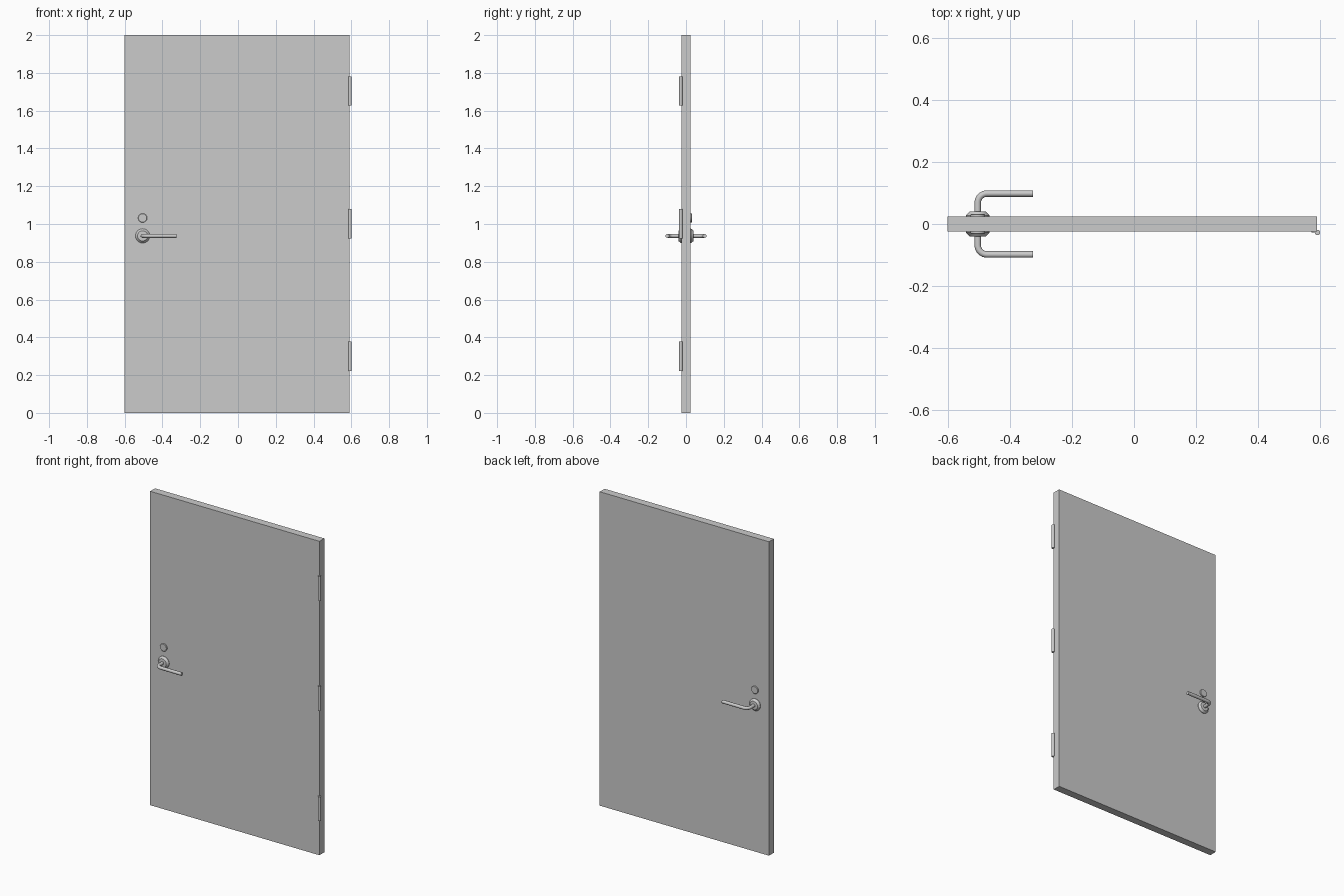
import bpy, bmesh, math

if "Cube" in bpy.data.objects:
    bpy.data.objects.remove(bpy.data.objects["Cube"])

HALF = 0.0245                 # half thickness of the door panel
HANDLE_X, HANDLE_Z = -0.505, 0.937
LOCK_Z = 1.032


def finish(name, bm, smooth=True):
    bmesh.ops.recalc_face_normals(bm, faces=bm.faces)
    mesh = bpy.data.meshes.new(name)
    bm.to_mesh(mesh)
    bm.free()
    ob = bpy.data.objects.new(name, mesh)
    bpy.context.collection.objects.link(ob)
    if smooth:
        select(ob)
        bpy.ops.object.shade_smooth_by_angle(angle=math.radians(35))
    return ob


def select(ob):
    bpy.ops.object.select_all(action='DESELECT')
    ob.select_set(True)
    bpy.context.view_layer.objects.active = ob


def lathe_y(name, x, z, profile, sides=32):
    """Turned solid around the y axis; profile is (radius, y) pairs."""
    bm = bmesh.new()
    rings = []
    for r, y in profile:
        rings.append([bm.verts.new((x + r * math.cos(2 * math.pi * i / sides), y,
                                    z + r * math.sin(2 * math.pi * i / sides)))
                      for i in range(sides)])
    for a, b in zip(rings, rings[1:]):
        for i in range(sides):
            j = (i + 1) % sides
            bm.faces.new((a[i], a[j], b[j], b[i]))
    bm.faces.new(rings[0])
    bm.faces.new(rings[-1])
    return finish(name, bm)


def tube(name, points, radius):
    cu = bpy.data.curves.new(name, 'CURVE')
    cu.dimensions = '3D'
    cu.bevel_depth, cu.bevel_resolution, cu.use_fill_caps = radius, 4, True
    sp = cu.splines.new('POLY')
    sp.points.add(len(points) - 1)
    for p, co in zip(sp.points, points):
        p.co = (*co, 1)
    ob = bpy.data.objects.new(name, cu)
    bpy.context.collection.objects.link(ob)
    select(ob)
    bpy.ops.object.convert(target='MESH')
    bpy.ops.object.shade_smooth_by_angle(angle=math.radians(40))


# Door panel
bm = bmesh.new()
bmesh.ops.create_cube(bm, size=1)
for v in bm.verts:
    v.co = (-0.602 if v.co.x < 0 else 0.591, HALF * (1 if v.co.y > 0 else -1), 2 if v.co.z > 0 else 0)
finish("door_panel", bm, smooth=False)

# Handle, rose and lock on each side
for side, s in (("front", -1), ("back", 1)):
    lathe_y(f"{side}_rose", HANDLE_X, HANDLE_Z,
            [(0.038, s * (HALF - 0.004)), (0.038, s * (HALF + 0.003)),
             (0.027, s * 0.040), (0.013, s * 0.041)])
    lathe_y(f"{side}_lock", HANDLE_X, LOCK_Z,
            [(0.024, s * (HALF - 0.004)), (0.024, s * 0.030), (0.022, s * 0.032)])
    reach, bend = 0.0985, 0.03
    path = [(HANDLE_X, s * HALF, HANDLE_Z)]
    for k in range(9):
        t = math.pi / 2 * k / 8
        path.append((HANDLE_X + bend * (1 - math.cos(t)),
                     s * (reach - bend + bend * math.sin(t)), HANDLE_Z))
    path.append((-0.326, s * reach, HANDLE_Z))
    tube(f"{side}_lever", path, 0.0105)

# Hinges: knuckle barrel and thin rounded leaf
for label, z in (("bottom", 0.30), ("middle", 1.002), ("top", 1.704)):
    tube(f"{label}_hinge_knuckle", [(0.593, -0.0275, z - 0.0775), (0.593, -0.0275, z + 0.0775)], 0.009)
    bm = bmesh.new()
    outline = [(0.593, -0.0775)]
    for k in range(7):
        t = math.pi / 2 * k / 6
        outline.append((0.586 - 0.012 * math.sin(t), -0.0595 - 0.018 * math.cos(t)))
    outline += [(x, -h) for x, h in reversed(outline)]
    face = bm.faces.new([bm.verts.new((x, -0.0275, z + h)) for x, h in outline])
    ext = bmesh.ops.extrude_face_region(bm, geom=[face])
    for v in [g for g in ext["geom"] if isinstance(g, bmesh.types.BMVert)]:
        v.co.y = -HALF + 0.002
    finish(f"{label}_hinge_leaf", bm)
